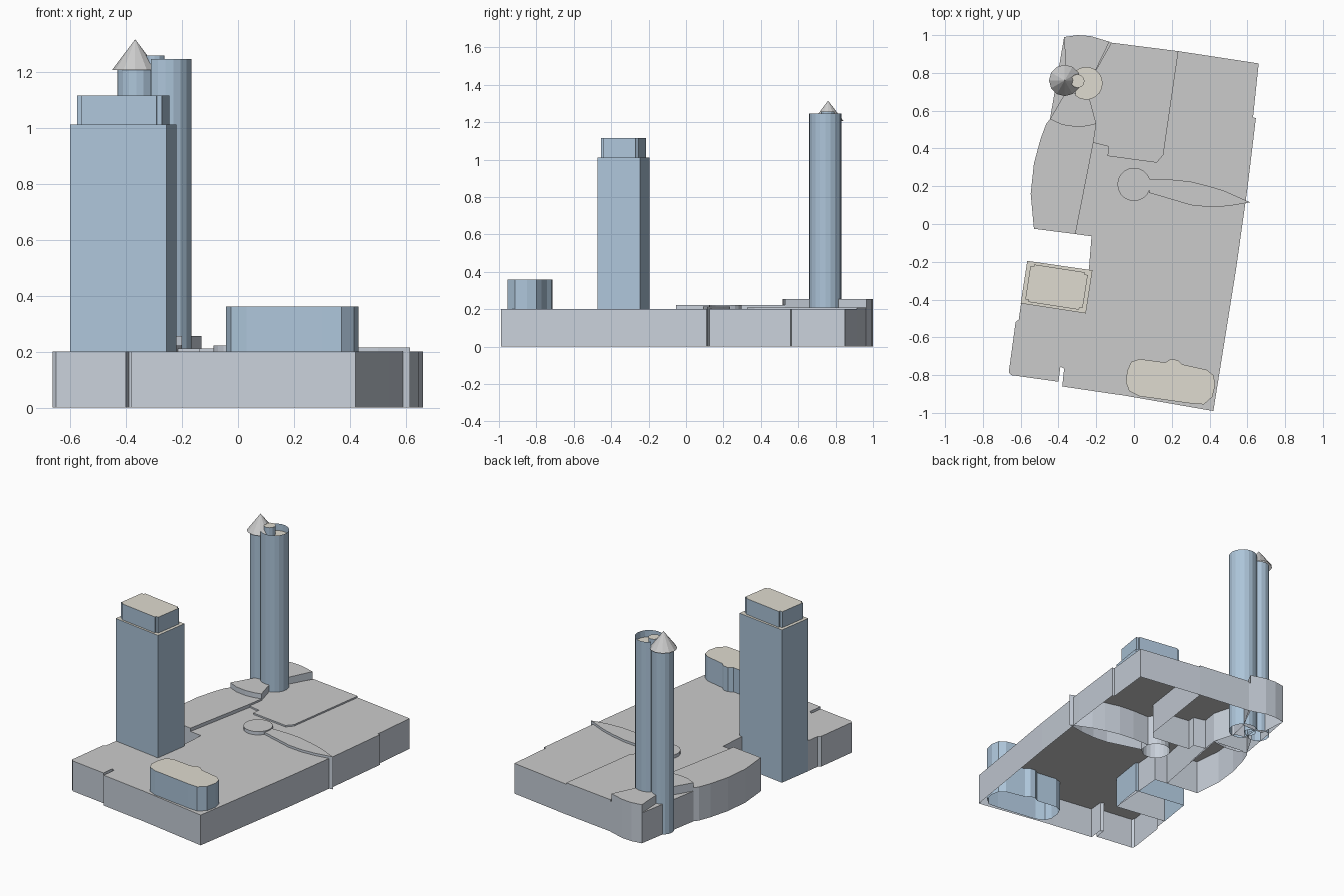
import bpy
from math import sin, cos, radians, pi


def mat(name, rgb):
    m = bpy.data.materials.new(name)
    m.diffuse_color = (*rgb, 1)
    return m


PAVING = mat("paving", (0.55, 0.55, 0.55))
STONE = mat("stone_wall", (0.58, 0.63, 0.70))
GLASS = mat("blue_wall", (0.42, 0.56, 0.70))
ROOF = mat("beige_roof", (0.74, 0.71, 0.63))


def make(name, verts, faces, mats=(), slots=None):
    me = bpy.data.meshes.new(name)
    me.from_pydata(verts, [], faces)
    for m in mats:
        me.materials.append(m)
    if slots:
        me.polygons.foreach_set("material_index", slots)
    me.update()
    ob = bpy.data.objects.new(name, me)
    bpy.context.collection.objects.link(ob)
    return ob


def prism(name, pts, top, wall=STONE, roof=PAVING, bottom=0.0):
    """Outline raised into walls and a roof, open underneath."""
    n = len(pts)
    area = sum(pts[i - 1][0] * pts[i][1] - pts[i][0] * pts[i - 1][1] for i in range(n))
    if area < 0:
        pts = pts[::-1]
    verts = [(x, y, z) for z in (bottom, top) for x, y in pts]
    faces = [(i, (i + 1) % n, n + (i + 1) % n, n + i) for i in range(n)]
    faces.append(tuple(range(n, 2 * n)))
    return make(name, verts, faces, (wall, roof), [0] * n + [1])


def arc(cx, cy, r, a0, a1, n):
    return [(cx + r * cos(radians(a0 + (a1 - a0) * i / n)),
             cy + r * sin(radians(a0 + (a1 - a0) * i / n))) for i in range(n + 1)]


def circle(cx, cy, r, n):
    return arc(cx, cy, r, 0, 360, n)[:-1]


# Podium block with the street notches
prism("podium", [
    (-0.37, 0.99), (-0.30, 1.0), (-0.23, 0.995), (-0.12, 0.96), (0.235, 0.915),
    (0.66, 0.85), (0.63, 0.565), (0.645, 0.56), (0.60, 0.185), (0.54, -0.24),
    (0.42, -0.99), (-0.07, -0.905), (-0.11, -0.90), (-0.38, -0.86), (-0.37, -0.765),
    (-0.39, -0.755), (-0.40, -0.835), (-0.65, -0.80), (-0.663, -0.785),
    (-0.627, -0.52), (-0.61, -0.505), (-0.598, -0.42), (-0.257, -0.47),
    (-0.225, -0.065), (-0.31, -0.053), (-0.205, 0.53), (-0.445, 0.555)], 0.20)

# Curved low building on the left side
prism("curved_wing", [
    (-0.53, -0.025), (-0.31, -0.053), (-0.215, 0.43), (-0.20, 0.53), (-0.31, 0.515),
    (-0.38, 0.525), (-0.445, 0.555), (-0.465, 0.53), (-0.495, 0.45), (-0.53, 0.32),
    (-0.547, 0.16)], 0.222)

# Raised plaza at the back
prism("back_plaza", [
    (0.235, 0.915), (0.155, 0.365), (0.12, 0.325), (-0.14, 0.36), (-0.135, 0.41),
    (-0.215, 0.43), (-0.20, 0.53), (-0.24, 0.67), (-0.21, 0.80), (-0.12, 0.96)], 0.21)

# Low wings either side of the round towers
prism("tower_wing_front", [
    (-0.445, 0.555), (-0.38, 0.525), (-0.31, 0.515), (-0.25, 0.518), (-0.20, 0.53),
    (-0.24, 0.68), (-0.36, 0.70)], 0.255)
prism("tower_wing_back", [
    (-0.37, 0.99), (-0.30, 1.0), (-0.23, 0.995), (-0.13, 0.965), (-0.21, 0.80),
    (-0.36, 0.80)], 0.255)

# Round feature with its leaf-shaped pool
prism("plaza_disc", circle(0, 0.21, 0.088, 20), 0.222)
prism("leaf_pool", [
    (0.085, 0.235), (0.20, 0.235), (0.30, 0.225), (0.40, 0.20), (0.48, 0.175),
    (0.615, 0.115), (0.50, 0.095), (0.40, 0.09), (0.30, 0.10), (0.20, 0.13),
    (0.08, 0.165)], 0.215)

# Rectangular tower and its notched crown
corners = [(-0.565, -0.195), (-0.22, -0.245), (-0.255, -0.473), (-0.60, -0.42)]
prism("square_tower", corners, 1.01, GLASS, ROOF)


def on_tower(u, v):
    o, a, b = corners[3], corners[2], corners[0]
    return tuple(o[k] + u * (a[k] - o[k]) + v * (b[k] - o[k]) for k in (0, 1))


lo, mid = 0.06, 0.11
crown = []
for u, v, flip in ((0, 0, 0), (1, 0, 1), (1, 1, 0), (0, 1, 1)):
    def edge(s, d):
        return 1 - d if s else d
    trio = [(edge(u, lo), edge(v, mid)), (edge(u, mid), edge(v, mid)),
            (edge(u, mid), edge(v, lo))]
    crown += [on_tower(*p) for p in (trio[::-1] if flip else trio)]
prism("square_tower_crown", crown, 1.115, GLASS, ROOF, 1.01)

# Low rounded building at the front
prism("rounded_block", [
    (-0.037, -0.78), (-0.015, -0.73), (0.03, -0.715), (0.165, -0.733), (0.195, -0.715),
    (0.23, -0.72), (0.255, -0.743), (0.385, -0.772), (0.42, -0.80), (0.43, -0.85),
    (0.415, -0.915), (0.37, -0.955), (0.30, -0.95), (0.03, -0.912), (-0.025, -0.885),
    (-0.042, -0.84)], 0.36, GLASS, ROOF)

# Twin round towers: a slim one with a cone, and a wider C-shaped one
prism("cone_tower", circle(-0.363, 0.76, 0.068, 16), 1.205, GLASS, ROOF)
shell = arc(-0.253, 0.745, 0.087, -131, 131, 14)
prism("round_tower", shell, 1.20, GLASS, ROOF)
n = len(shell)
make("round_tower_rim", [(x, y, z) for z in (1.20, 1.245) for x, y in shell],
     [(i, i + 1, n + i + 1, n + i) for i in range(n - 1)], (GLASS,))
prism("tower_core", circle(-0.298, 0.757, 0.036, 12), 1.257, GLASS, ROOF)

# Cone spire
ring = circle(-0.367, 0.76, 0.083, 12)
make("cone_spire", [(x, y, 1.205) for x, y in ring] + [(-0.367, 0.76, 1.315)],
     [(i, (i + 1) % 12, 12) for i in range(12)])
